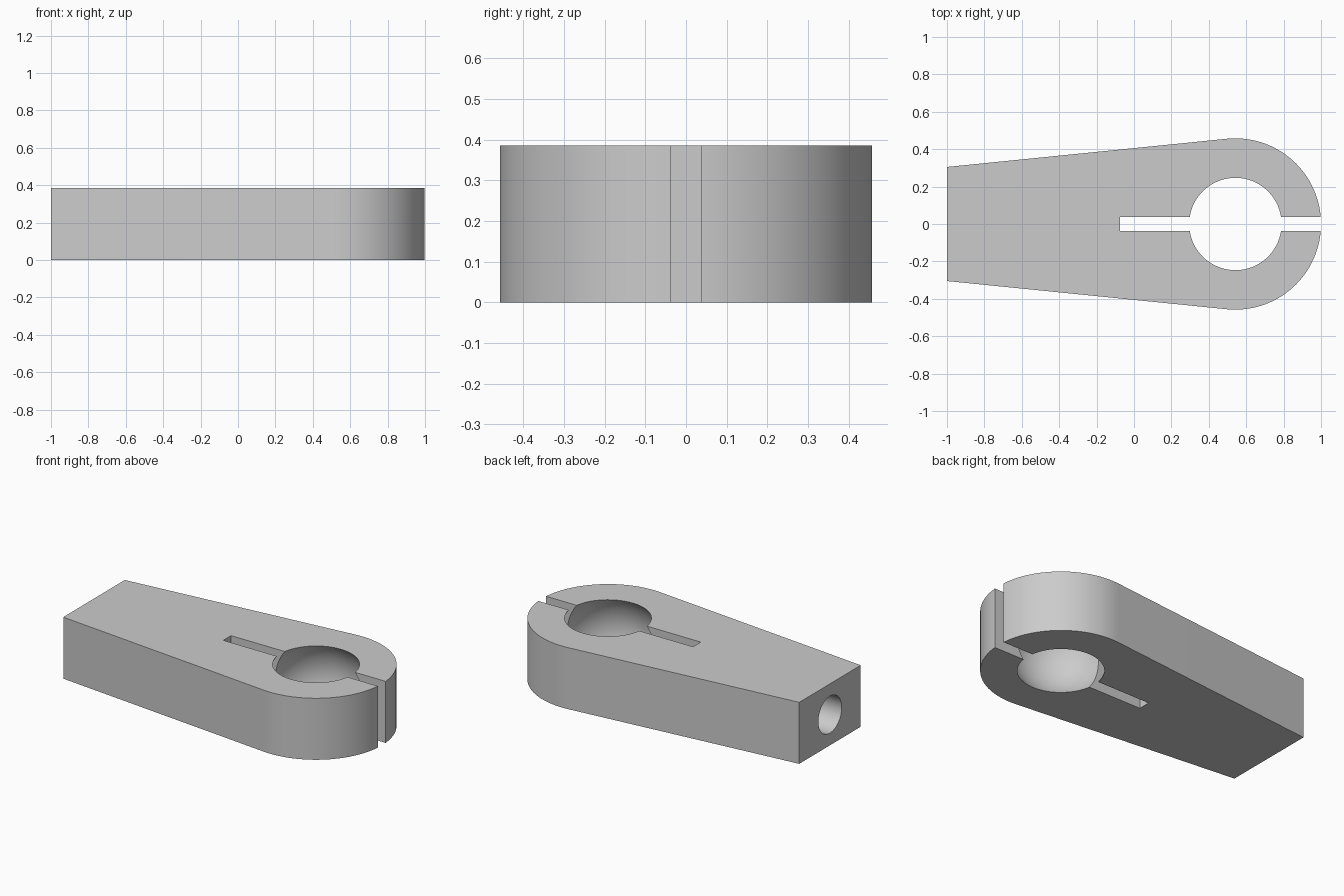
import bpy, bmesh, math
from mathutils import Matrix, Vector

if "Cube" in bpy.data.objects:
    bpy.data.objects.remove(bpy.data.objects["Cube"], do_unlink=True)

HEIGHT = 0.386
MID = HEIGHT / 2
CX, OUTER = 0.542, 0.458      # rounded end
BORE = 0.247                  # socket opening radius at the faces

grey = bpy.data.materials.new("plain_grey")
grey.use_nodes = True
grey.diffuse_color = (0.6, 0.6, 0.6, 1)
grey.node_tree.nodes["Principled BSDF"].inputs["Base Color"].default_value = (0.6, 0.6, 0.6, 1)


def finish(bm, name):
    bmesh.ops.recalc_face_normals(bm, faces=bm.faces)
    mesh = bpy.data.meshes.new(name)
    bm.to_mesh(mesh)
    bm.free()
    mesh.materials.append(grey)
    obj = bpy.data.objects.new(name, mesh)
    bpy.context.collection.objects.link(obj)
    return obj


# Tapered arm with a round end, extruded from its outline
sweep = math.radians(95.7)
steps = 64
outline = [(-1, 0.305), (-1, -0.305)]
for i in range(steps + 1):
    a = -sweep + 2 * sweep * i / steps
    outline.append((CX + OUTER * math.cos(a), OUTER * math.sin(a)))
bm = bmesh.new()
base = bm.faces.new([bm.verts.new((x, y, 0)) for x, y in outline])
top = bmesh.ops.extrude_face_region(bm, geom=[base])["geom"]
bmesh.ops.translate(bm, vec=(0, 0, HEIGHT),
                    verts=[g for g in top if isinstance(g, bmesh.types.BMVert)])
body = finish(bm, "clamp_arm")

# Spherical socket cutter
bm = bmesh.new()
bmesh.ops.create_uvsphere(bm, u_segments=80, v_segments=48,
                          radius=math.hypot(BORE, MID),
                          matrix=Matrix.Translation((CX, 0, MID)))
socket = finish(bm, "socket_cutter")

# Clamping slot cutter, open at the round end
bm = bmesh.new()
bmesh.ops.create_cube(bm, size=1, matrix=Matrix.Translation((0.512, 0, MID))
                      @ Matrix.Diagonal(Vector((1.175, 0.077, 1, 1))))
slot = finish(bm, "slot_cutter")

# Blind hole cutter in the square end
depth = 0.5
bm = bmesh.new()
bmesh.ops.create_cone(bm, cap_ends=True, segments=48, radius1=0.116, radius2=0.116,
                      depth=depth + 0.1,
                      matrix=Matrix.Translation((-1.05 + depth / 2, 0, MID))
                      @ Matrix.Rotation(math.pi / 2, 4, 'Y'))
hole = finish(bm, "hole_cutter")

# Cut the openings and discard the cutters
bpy.ops.object.select_all(action='DESELECT')
bpy.context.view_layer.objects.active = body
body.select_set(True)
for cutter in (socket, slot, hole):
    cutter.hide_render = True
    mod = body.modifiers.new(cutter.name, 'BOOLEAN')
    mod.operation = 'DIFFERENCE'
    mod.solver = 'EXACT'
    mod.object = cutter
    bpy.ops.object.modifier_apply(modifier=mod.name)
    bpy.data.objects.remove(cutter, do_unlink=True)

bpy.ops.object.shade_smooth_by_angle(angle=math.radians(25))
